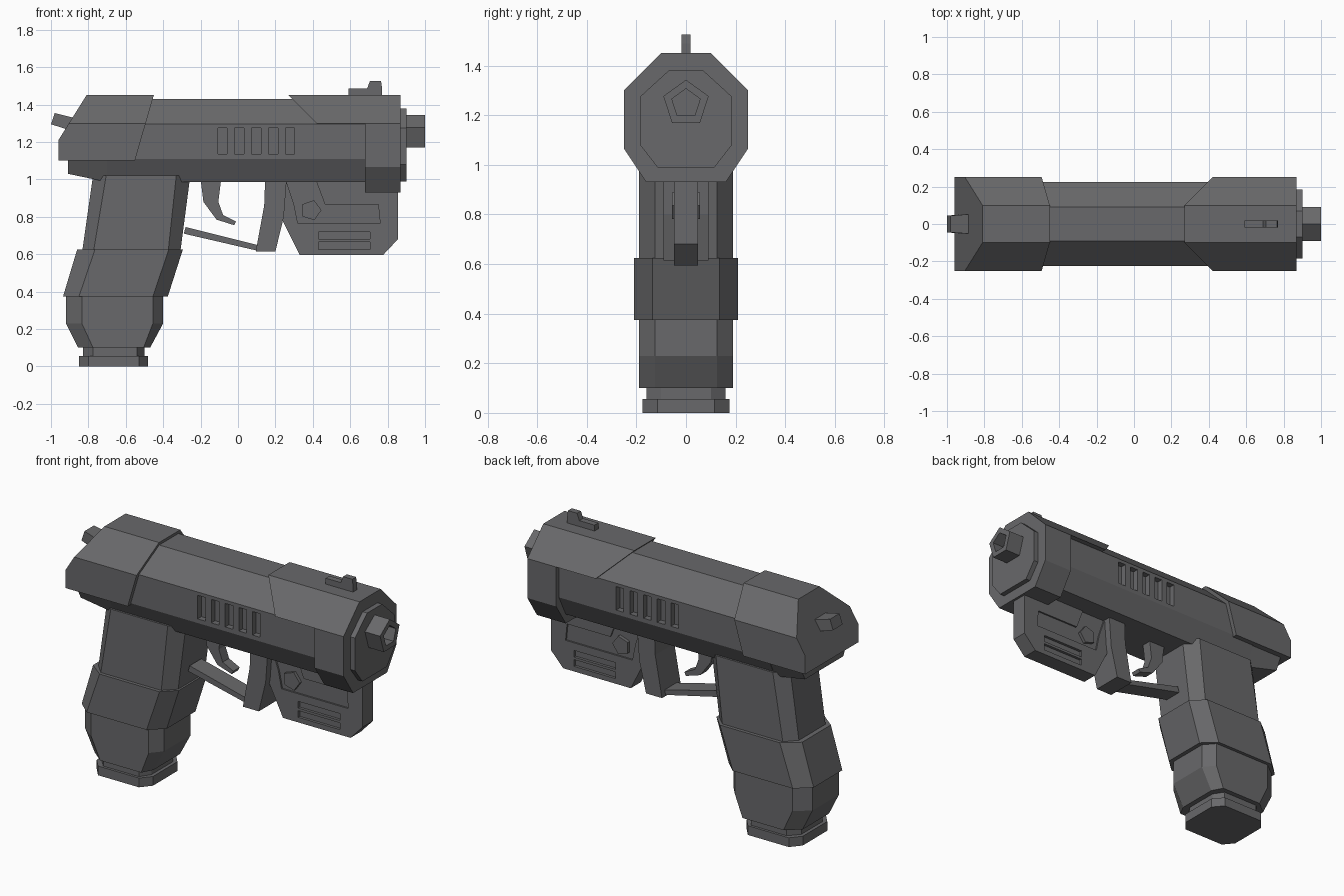
import bpy, bmesh, math

old = bpy.data.objects.get("Cube")
if old:
    bpy.data.objects.remove(old)

GREY = (0.14, 0.14, 0.145, 1)
metal = bpy.data.materials.new("gunmetal grey")
metal.diffuse_color = GREY
metal.use_nodes = True
metal.node_tree.nodes["Principled BSDF"].inputs["Base Color"].default_value = GREY


def loft(name, rings):
    """Closed solid through rings of matching points."""
    bm = bmesh.new()
    rows = [[bm.verts.new(p) for p in ring] for ring in rings]
    n = len(rows[0])
    for a, b in zip(rows, rows[1:]):
        for i in range(n):
            j = (i + 1) % n
            bm.faces.new((a[i], a[j], b[j], b[i]))
    bm.faces.new(rows[0][::-1])
    bm.faces.new(rows[-1])
    bmesh.ops.recalc_face_normals(bm, faces=bm.faces)
    mesh = bpy.data.meshes.new(name)
    bm.to_mesh(mesh)
    bm.free()
    mesh.materials.append(metal)
    obj = bpy.data.objects.new(name, mesh)
    bpy.context.collection.objects.link(obj)
    return obj


def plate(name, outline, half, mid=0):
    """Side outline in x, z given thickness along y."""
    return loft(name, [[(x, y, z) for x, z in outline] for y in (mid - half, mid + half)])


def tube(name, half, back, front):
    """Mirrored y, z half section swept along x; ends are functions of z."""
    ring = half + [(-y, z) for y, z in reversed(half)]
    return loft(name, [[(end(z), y, z) for y, z in ring] for end in (back, front)])


def at(x):
    return lambda z: x


def box(x0, x1, z0, z1):
    return [(x0, z0), (x1, z0), (x1, z1), (x0, z1)]


def pentagon(cx, cz, r, turn=0):
    return [(cx + r * math.sin(turn + i * math.tau / 5),
             cz + r * math.cos(turn + i * math.tau / 5)) for i in range(5)]


def carve(obj, cutters):
    """Subtract the cutters, then discard them."""
    for c in cutters:
        mod = obj.modifiers.new("cut", "BOOLEAN")
        mod.operation, mod.solver, mod.object = "DIFFERENCE", "EXACT", c
    deps = bpy.context.evaluated_depsgraph_get()
    mesh = bpy.data.meshes.new_from_object(obj.evaluated_get(deps))
    obj.modifiers.clear()
    obj.data = mesh
    for c in cutters:
        bpy.data.objects.remove(c)


# Slide with five vent slots on each side
slide = tube("slide", [(0.09, 1.43), (0.225, 1.295), (0.225, 1.11), (0.16, 0.985)], at(-0.70), at(0.72))
carve(slide, [plate("vent_cutter", box(x - 0.025, x + 0.025, 1.135, 1.275), 0.035, side * 0.225)
              for x in (-0.083, 0.007, 0.098, 0.188, 0.278) for side in (-1, 1)])

# Rear cap with sloped back and slanted front edge
tube("rear_cap", [(0.1, 1.45), (0.25, 1.30), (0.25, 1.21), (0.25, 1.10)],
     lambda z: -0.96 + max(0, z - 1.21) * 0.625,
     lambda z: -0.45 - (1.45 - z) * 0.29)
loft("tang", [[(x, y, z) for y, z in ((-0.22, 1.11), (0.22, 1.11), (w, low), (-w, low))]
              for x, w, low in ((-0.91, 0.18, 1.03), (-0.695, 0.16, 0.985))])

# Hammer
loft("hammer", [[(x, y, z) for x, y, z in
                 ((xl, -w, zl), (xl, w, zl), (xh, w, zh), (xh, -w, zh))]
                for xl, zl, xh, zh, w in ((-1.0, 1.295, -0.98, 1.355, 0.045),
                                          (-0.86, 1.25, -0.84, 1.32, 0.055))])

# Front cover, muzzle block and barrel
tube("front_cover", [(0.1, 1.45), (0.25, 1.30)], lambda z: 0.27 + (1.45 - z), at(0.87))
tube("muzzle_block", [(0.25, 1.30), (0.25, 1.065), (0.16, 0.93)], at(0.68), at(0.87))
tube("muzzle_plate", [(0.07, 1.38), (0.185, 1.275), (0.185, 1.08), (0.115, 0.99)], at(0.85), at(0.90))


def rod(name, r, x0, x1):
    return loft(name, [[(x, y, z) for y, z in pentagon(0, 1.247, r)] for x in (x0, x1)])


barrel = rod("barrel", 0.096, 0.88, 1.0)
carve(barrel, [rod("bore_cutter", 0.06, 0.93, 1.1)])

# Front sight
plate("front_sight", [(0.59, 1.44), (0.59, 1.485), (0.69, 1.485), (0.705, 1.525),
                      (0.765, 1.525), (0.77, 1.49), (0.77, 1.44)], 0.018)


def grip(name, levels):
    """Eight-sided grip part; each level is z, four x stops, half width and end half width."""
    rings = []
    for z, a, b, c, d, w, e in levels:
        right = [(a, -e, z), (b, -w, z), (c, -w, z), (d, -e, z)]
        rings.append(right + [(x, -y, zz) for x, y, zz in reversed(right)])
    loft(name, rings)


# Grip and magazine foot
grip("upper_grip", [(1.02, -0.775, -0.705, -0.33, -0.255, 0.19, 0.125),
                    (0.60, -0.835, -0.775, -0.375, -0.31, 0.19, 0.125)])
grip("middle_grip", [(0.625, -0.86, -0.765, -0.37, -0.295, 0.21, 0.135),
                     (0.375, -0.935, -0.85, -0.455, -0.375, 0.21, 0.135)])
grip("lower_grip", [(0.39, -0.92, -0.835, -0.455, -0.40, 0.19, 0.125),
                    (0.23, -0.92, -0.835, -0.455, -0.40, 0.19, 0.125),
                    (0.10, -0.855, -0.775, -0.505, -0.47, 0.19, 0.125)])
grip("magazine_neck", [(0.11, -0.83, -0.775, -0.54, -0.50, 0.16, 0.10),
                       (0.05, -0.83, -0.775, -0.54, -0.50, 0.16, 0.10)])
grip("magazine_foot", [(0.055, -0.85, -0.80, -0.53, -0.48, 0.175, 0.115),
                       (0.0, -0.85, -0.80, -0.53, -0.48, 0.175, 0.115)])

# Trigger and guard
plate("trigger", [(-0.20, 1.0), (-0.185, 0.88), (-0.115, 0.785), (-0.02, 0.755),
                  (-0.01, 0.775), (-0.08, 0.81), (-0.105, 0.88), (-0.09, 1.0)], 0.03)
plate("guard_bar", [(-0.29, 0.71), (0.12, 0.615), (0.12, 0.645), (-0.28, 0.745)], 0.055)
plate("guard_post", [(0.145, 1.0), (0.14, 0.86), (0.095, 0.615), (0.20, 0.615),
                     (0.245, 0.80), (0.26, 1.0)], 0.09)

# Underbarrel module with recessed panel, grooves and a raised pentagon button
module = plate("underbarrel_module", [(0.22, 1.0), (0.235, 0.785), (0.33, 0.595), (0.775, 0.595),
                                      (0.855, 0.68), (0.855, 1.0)], 0.048)
panel = [(0.26, 0.985), (0.30, 0.865), (0.32, 0.765), (0.76, 0.765),
         (0.75, 0.865), (0.465, 0.865), (0.42, 0.985)]
cutters = []
for side in (-1, 1):
    cutters.append(plate("panel_cutter", panel, 0.01, side * 0.048))
    for z in (0.625, 0.68):
        cutters.append(plate("groove_cutter", box(0.43, 0.705, z, z + 0.04), 0.016, side * 0.048))
carve(module, cutters)
plate("module_button", pentagon(0.39, 0.835, 0.056, 0.3), 0.057)
